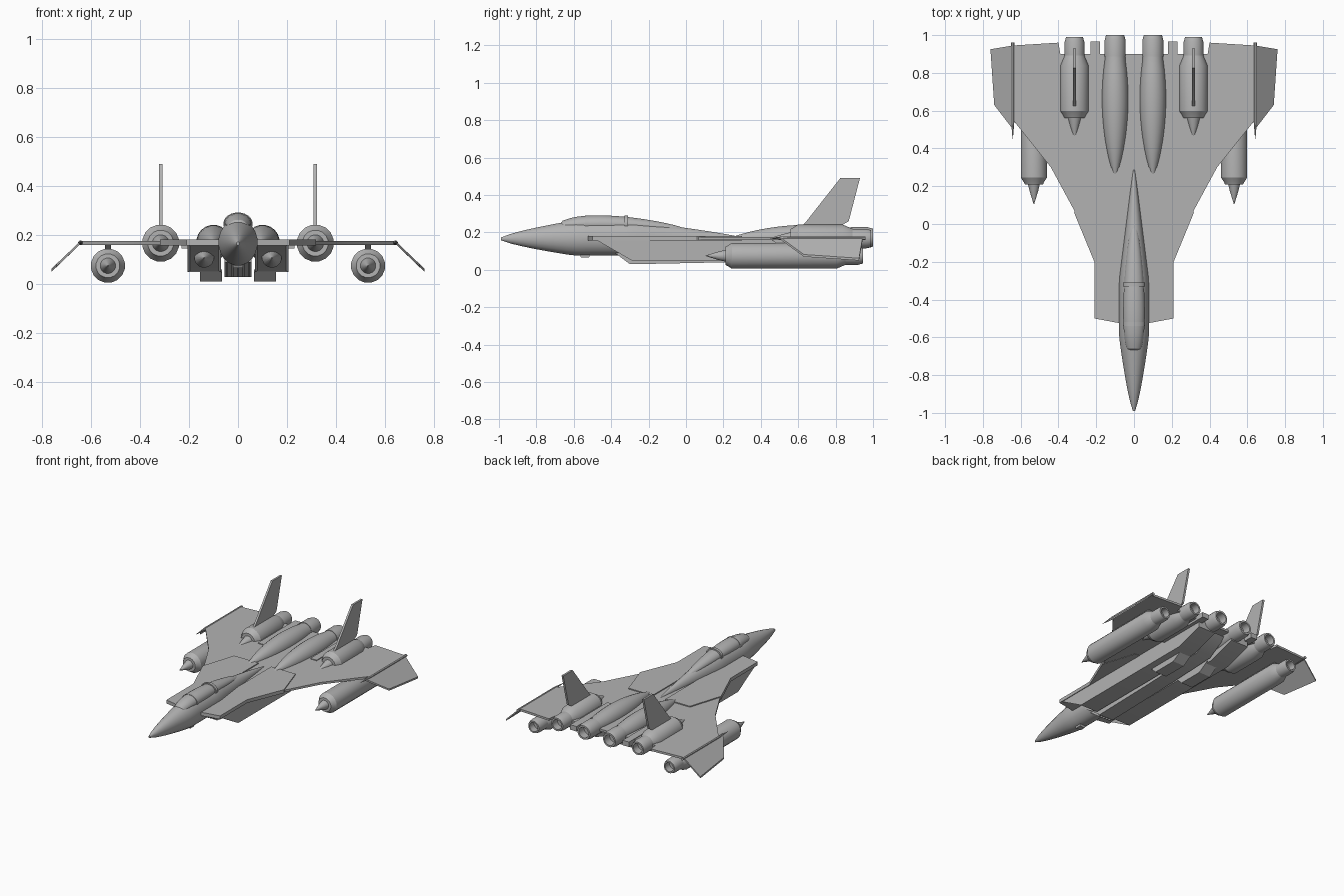
import bpy
import bmesh
import math
from mathutils import Vector

if "Cube" in bpy.data.objects:
    bpy.data.objects.remove(bpy.data.objects["Cube"], do_unlink=True)

hull_grey = bpy.data.materials.new("hull grey")
hull_grey.use_nodes = True
hull_grey.diffuse_color = (0.45, 0.45, 0.45, 1)
shader = hull_grey.node_tree.nodes["Principled BSDF"]
shader.inputs["Base Color"].default_value = hull_grey.diffuse_color
parts = []


def finish(name, bm, mirror):
    """Turn a bmesh into a named part, mirrored to the other side if asked."""
    bmesh.ops.recalc_face_normals(bm, faces=bm.faces)
    mesh = bpy.data.meshes.new(name)
    bm.to_mesh(mesh)
    bm.free()
    mesh.materials.append(hull_grey)
    part = bpy.data.objects.new(name, mesh)
    bpy.context.collection.objects.link(part)
    if mirror:
        part.modifiers.new("mirror", "MIRROR").use_mirror_merge = False
    parts.append(part)
    return part


def bridge(bm, first, second):
    """Join two loops of vertices with a band of quads."""
    for i in range(len(first)):
        j = (i + 1) % len(first)
        bm.faces.new((first[i], first[j], second[j], second[i]))


def loft(name, stations, x=0, sides=20, mirror=False):
    """Skin over oval sections given as (y, half width, bottom, top)."""
    bm = bmesh.new()
    rings = []
    for y, width, bottom, top in stations:
        middle, height = (top + bottom) / 2, (top - bottom) / 2
        angles = [math.tau * (i + 0.5) / sides for i in range(sides)]
        rings.append([bm.verts.new((x + width * math.cos(a), y,
                                    middle + height * math.sin(a))) for a in angles])
    for first, second in zip(rings, rings[1:]):
        bridge(bm, first, second)
    bm.faces.new(rings[0])
    bm.faces.new(rings[-1])
    return finish(name, bm, mirror)


def turned(name, profile, x, z, sides=16):
    """Round body along y from (y, radius) pairs, on both sides."""
    stations = [(y, r, z - r, z + r) for y, r in profile]
    return loft(name, stations, x, sides, mirror=True)


def prism(name, points, offset, mirror=True):
    """Outline of points thickened along an offset."""
    bm = bmesh.new()
    near = [bm.verts.new(p) for p in points]
    far = [bm.verts.new(Vector(p) + Vector(offset)) for p in points]
    bm.faces.new(near)
    bm.faces.new(far)
    bridge(bm, near, far)
    return finish(name, bm, mirror)


def flat(name, outline, z, thick):
    return prism(name, [(x, y, z) for x, y in outline], (0, 0, thick))


def upright(name, outline, x, thick, mirror=True):
    return prism(name, [(x, y, z) for y, z in outline], (thick, 0, 0), mirror)


def steps(start, end, count):
    """Evenly spaced (fraction, y) pairs from start to end."""
    for i in range(count + 1):
        t = i / count
        yield t, start + (end - start) * t


def nozzle(name, x, z, r, end):
    """Hollow exhaust whose proportions follow its radius."""
    lip, throat = 0.86 * r, 0.65 * r
    turned(name, [(end - 2 * r, r), (end - r / 2, r), (end, lip),
                  (end, throat), (end - r, throat)], x, z)


def pod(name, x, z, r, start, end):
    """Pod with a pointed spike, chamfered shell and exhaust."""
    tip, collar = start - 1.5 * r, 0.7 * r
    turned(name + "_spike", [(tip, r / 50), (start - r / 2, r / 3), (start + r / 5, r / 2)], x, z)
    turned(name, [(start, collar), (start + r / 5, 0.8 * r), (start + r / 2, r),
                  (end - 2 * r, r), (end - 1.3 * r, collar)], x, z)
    nozzle(name + "_nozzle", x, z, collar, end)


# Fuselage: curved nose, then a straight taper into the spine
sections = []
for t, y in steps(-0.99, 0.32, 26):
    nose = min(1, (y + 1) / 0.4) ** 0.7
    aft = min(1, (0.33 - y) / 0.63)
    sections.append((y, 0.08 * nose * aft, 0.165 - 0.09 * nose * aft,
                     0.165 + 0.1 * nose * aft ** 0.8))
loft("fuselage", sections)

# Canopy bubble with its long rear fairing, and two raised hoops
sections = []
for t, y in steps(-0.7, 0.03, 18):
    swell = max(0.02, math.sin(math.pi * t ** 0.6)) ** 0.6
    sections.append((y, 0.058 * swell, 0.2, 0.2 + 0.092 * swell))
loft("canopy", sections)
for label, y in (("front", -0.54), ("rear", -0.33)):
    loft("canopy_hoop_" + label, [(y, 0.06, 0.2, 0.292), (y + 0.02, 0.06, 0.2, 0.292)])
upright("chin_sensor", [(-0.58, 0.1), (-0.56, 0.065), (-0.52, 0.065), (-0.5, 0.1)],
        -0.02, 0.04, mirror=False)

# Wings, front gloves and drooped tips
flat("wing", [(0, -0.2), (0.2, -0.2), (0.31, 0.06), (0.44, 0.3), (0.64, 0.55),
              (0.64, 0.945), (0.4, 0.96), (0.39, 0.9), (0, 0.9)], 0.16, 0.015)
flat("wing_glove", [(0.05, -0.53), (0.21, -0.5), (0.21, -0.2), (0.317, 0.06),
                    (0.24, 0.3), (0.05, 0.3)], 0.158, 0.024)
prism("winglet", [(0.64, 0.5, 0.165), (0.74, 0.63, 0.07),
                  (0.76, 0.925, 0.05), (0.64, 0.945, 0.165)], (0, 0, 0.012))
turned("wingtip_rod", [(0.45, 0.001), (0.55, 0.01), (0.96, 0.01)], 0.642, 0.168, sides=8)

# Intake boxes: slanted front face cut open, with a round spike inside
intake = upright("intake_box", [(-0.48, 0.16), (-0.29, 0.05), (0.7, 0.05),
                                (0.9, 0.11), (0.9, 0.16)], 0.07, 0.135)
bm = bmesh.new()
bm.from_mesh(intake.data)
mouth = min(bm.faces, key=lambda face: face.calc_center_median().y)
bmesh.ops.inset_region(bm, faces=[mouth], thickness=0.012)
bmesh.ops.translate(bm, verts=mouth.verts, vec=(0, 0.15, 0))
bm.to_mesh(intake.data)
bm.free()
turned("intake_spike", [(-0.34, 0.002), (-0.25, 0.04), (-0.1, 0.04)], 0.138, 0.107)

# Central belly keel with a row of front slats
upright("belly_keel", [(-0.36, 0.09), (-0.28, 0.03), (0.2, 0.04), (0.7, 0.06),
                       (0.85, 0.15), (-0.3, 0.15)], -0.055, 0.11, mirror=False)
for i in range(5):
    upright("belly_slat_" + str(i + 1), [(-0.38, 0.09), (-0.3, 0.03), (-0.28, 0.03),
                                         (-0.35, 0.09)],
            (i - 2) * 0.022 - 0.004, 0.008, mirror=False)

# Inner engines: rounded humps, exhausts, belly feet and side beams
sections = []
for t, y in steps(0.25, 0.91, 14):
    swell = max(0.04, math.sin(math.pi * min(0.77, t * 0.8))) ** 0.7
    sections.append((y, 0.07 * swell, 0.17 - 0.07 * swell, 0.17 + 0.072 * swell))
loft("engine_hump", sections, 0.1, mirror=True)
nozzle("engine_nozzle", 0.1, 0.172, 0.057, 1)
upright("belly_foot", [(0.36, 0.05), (0.4, 0.01), (0.58, 0.01), (0.66, 0.06)], 0.065, 0.09)
flat("tail_beam", [(0.18, 0.55), (0.23, 0.55), (0.23, 0.965), (0.18, 0.965)], 0.145, 0.035)

# Mid pods carrying the fins
pod("mid_pod", 0.315, 0.167, 0.076, 0.56, 0.99)
upright("tail_fin", [(0.6, 0.22), (0.64, 0.255), (0.825, 0.49), (0.93, 0.49),
                     (0.87, 0.26), (0.8, 0.22)], 0.308, 0.014)

# Outer pods hung under the wings
pod("outer_pod", 0.53, 0.075, 0.07, 0.21, 0.945)
upright("pod_pylon", [(0.45, 0.165), (0.5, 0.13), (0.75, 0.13), (0.8, 0.165)], 0.518, 0.024)

# Smooth the rounded skins and keep hard edges crisp
bpy.ops.object.select_all(action="DESELECT")
for part in parts:
    part.select_set(True)
bpy.context.view_layer.objects.active = parts[0]
bpy.ops.object.shade_smooth_by_angle(angle=math.radians(30))
